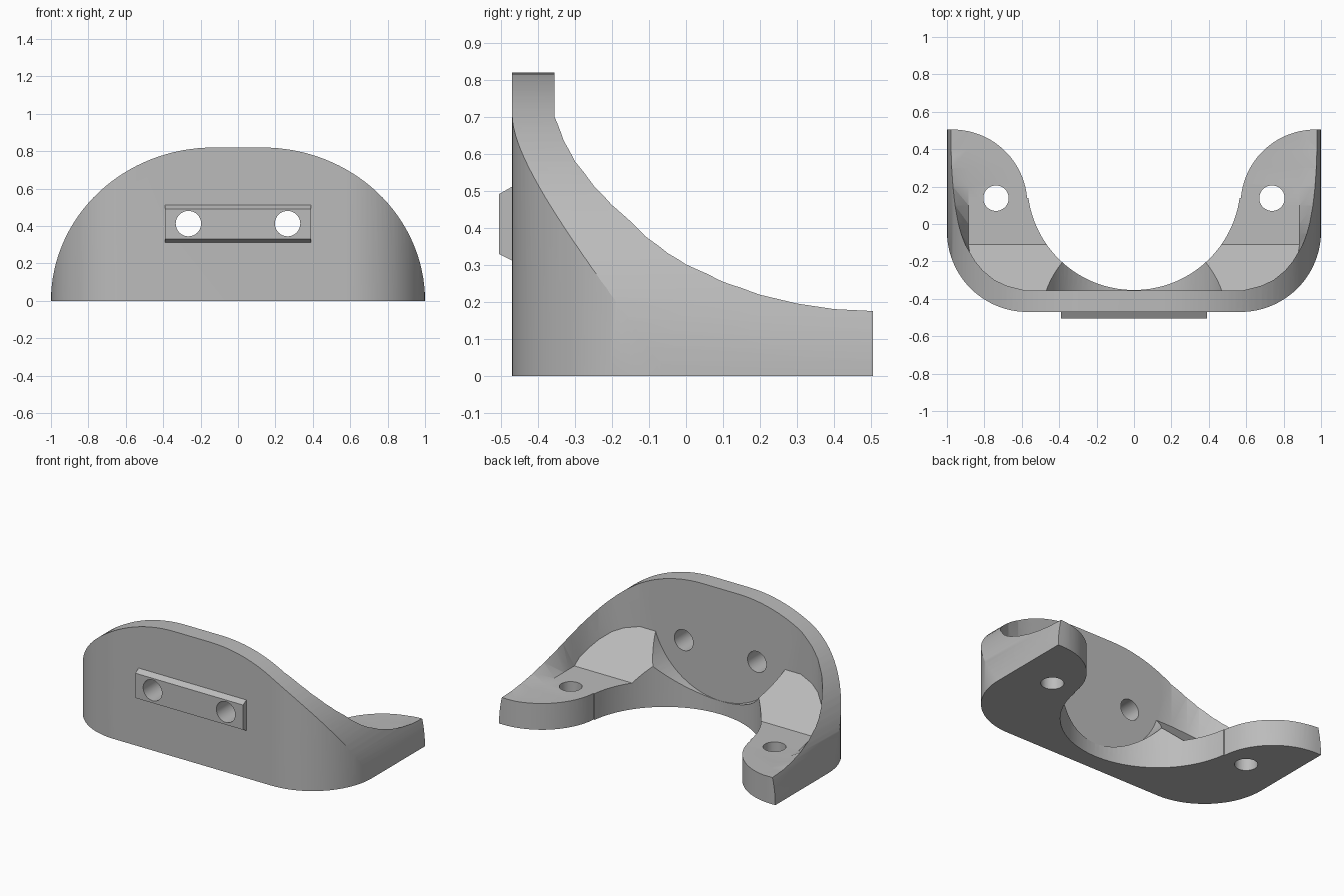
import bpy, bmesh, math

cube = bpy.data.objects.get("Cube")
if cube:
    bpy.data.objects.remove(cube)

# Single grey plastic
grey = bpy.data.materials.new("grey_plastic")
grey.use_nodes = True
grey.diffuse_color = (0.5, 0.5, 0.5, 1)
grey.node_tree.nodes["Principled BSDF"].inputs["Base Color"].default_value = (0.5, 0.5, 0.5, 1)


def loft(name, rings):
    """Solid skinned through matching closed rings."""
    bm = bmesh.new()
    loops = [[bm.verts.new(p) for p in ring] for ring in rings]
    n = len(loops[0])
    for a, b in zip(loops, loops[1:]):
        for i in range(n):
            j = (i + 1) % n
            bm.faces.new((a[i], a[j], b[j], b[i]))
    bm.faces.new(loops[0])
    bm.faces.new(loops[-1])
    bmesh.ops.triangulate(bm, faces=[f for f in bm.faces if len(f.verts) == 4])
    bmesh.ops.recalc_face_normals(bm, faces=bm.faces)
    mesh = bpy.data.meshes.new(name)
    bm.to_mesh(mesh)
    bm.free()
    mesh.materials.append(grey)
    obj = bpy.data.objects.new(name, mesh)
    bpy.context.collection.objects.link(obj)
    return obj


def prism(name, pts, axis, lo, hi):
    """Extrude a 2D outline along x, y or z."""
    place = {"x": lambda p, d: (d, p[0], p[1]),
             "y": lambda p, d: (p[0], d, p[1]),
             "z": lambda p, d: (p[0], p[1], d)}[axis]
    return loft(name, [[place(p, d) for p in pts] for d in (lo, hi)])


def arc(cx, cy, rx, ry, start, end, steps):
    angles = [math.radians(start + (end - start) * i / steps) for i in range(steps + 1)]
    return [(cx + rx * math.cos(a), cy + ry * math.sin(a)) for a in angles]


def mirrored(half):
    return half + [(-x, y) for x, y in reversed(half)]


def boolean(obj, cutter, operation="DIFFERENCE"):
    mod = obj.modifiers.new("cut", "BOOLEAN")
    mod.operation, mod.solver, mod.object = operation, "EXACT", cutter
    bpy.context.view_layer.objects.active = obj
    bpy.ops.object.modifier_apply(modifier=mod.name)


def drop(obj):
    bpy.data.objects.remove(obj)


# Horseshoe plan with rounded front corners and rounded arm tips
plan = arc(0.57, -0.04, 0.43, 0.43, -90, 0, 24)
plan += [(1, 0.505)] + arc(0.97, 0.105, 0.4, 0.4, 90, 175, 20)
plan += arc(0, 0.217, 0.57, 0.57, -8, -90, 26)[:-1]
inner_mid = [(0, -0.353)]
left = [(-x, y) for x, y in reversed(plan)]
body = prism("bracket_body", plan + inner_mid + left, "z", 0, 0.822)

# Domed front silhouette
DOME_X, DOME_A, DOME_B = 0.13, 0.87, 0.82
dome = prism("dome_cutter",
             mirrored([(1.1, -0.1)] + arc(DOME_X, 0, DOME_A, DOME_B, 0, 90, 32)),
             "y", -0.8, 0.8)
boolean(body, dome, "INTERSECT")
drop(dome)

# Hollow behind the wall: floor, 45 degree ramp and flared sides
rim = [(-0.355, 0.70), (-0.33, 0.635), (-0.3, 0.58), (-0.25, 0.515), (-0.2, 0.462),
       (-0.15, 0.418), (-0.11, 0.378), (-0.05, 0.333), (0, 0.302), (0.1, 0.255),
       (0.2, 0.22), (0.3, 0.196), (0.4, 0.181), (0.5, 0.176), (0.6, 0.175)]
rings = []
for y, z in rim:
    x = DOME_X + DOME_A * math.sqrt(1 - (z / DOME_B) ** 2)
    floor = 0.172 + max(0, -0.11 - y)
    half = [(min(x, 0.885), floor), (x, z), (x, 1.1)]
    rings.append([(px, y, pz) for px, pz in mirrored(half)])
hollow = loft("hollow_cutter", rings)
boolean(body, hollow)
drop(hollow)

# Round scoop between the ramps
scoop = prism("scoop_cutter", arc(0, 0.585, 0.498, 0.498, 0, 360, 96)[:-1], "y", -0.355, 0.7)
boolean(body, scoop)
drop(scoop)

# Raised mounting plate with sloping long edges
plate = prism("mounting_plate",
              [(-0.505, 0.33), (-0.505, 0.492), (-0.47, 0.512),
               (-0.45, 0.512), (-0.45, 0.312), (-0.47, 0.312)], "x", -0.39, 0.39)

# Screw holes through the wall and the arms
for side in (-1, 1):
    wall_hole = prism("wall_hole", arc(side * 0.265, 0.413, 0.068, 0.068, 0, 360, 40)[:-1],
                      "y", -0.7, -0.2)
    arm_hole = prism("arm_hole", arc(side * 0.738, 0.138, 0.068, 0.068, 0, 360, 40)[:-1],
                     "z", -0.2, 0.6)
    boolean(body, wall_hole)
    boolean(plate, wall_hole)
    boolean(body, arm_hole)
    drop(wall_hole)
    drop(arm_hole)

# Smooth curves, sharp edges
for obj in (body, plate):
    bpy.ops.object.select_all(action="DESELECT")
    obj.select_set(True)
    bpy.context.view_layer.objects.active = obj
    bpy.ops.object.shade_smooth_by_angle(angle=math.radians(25))
